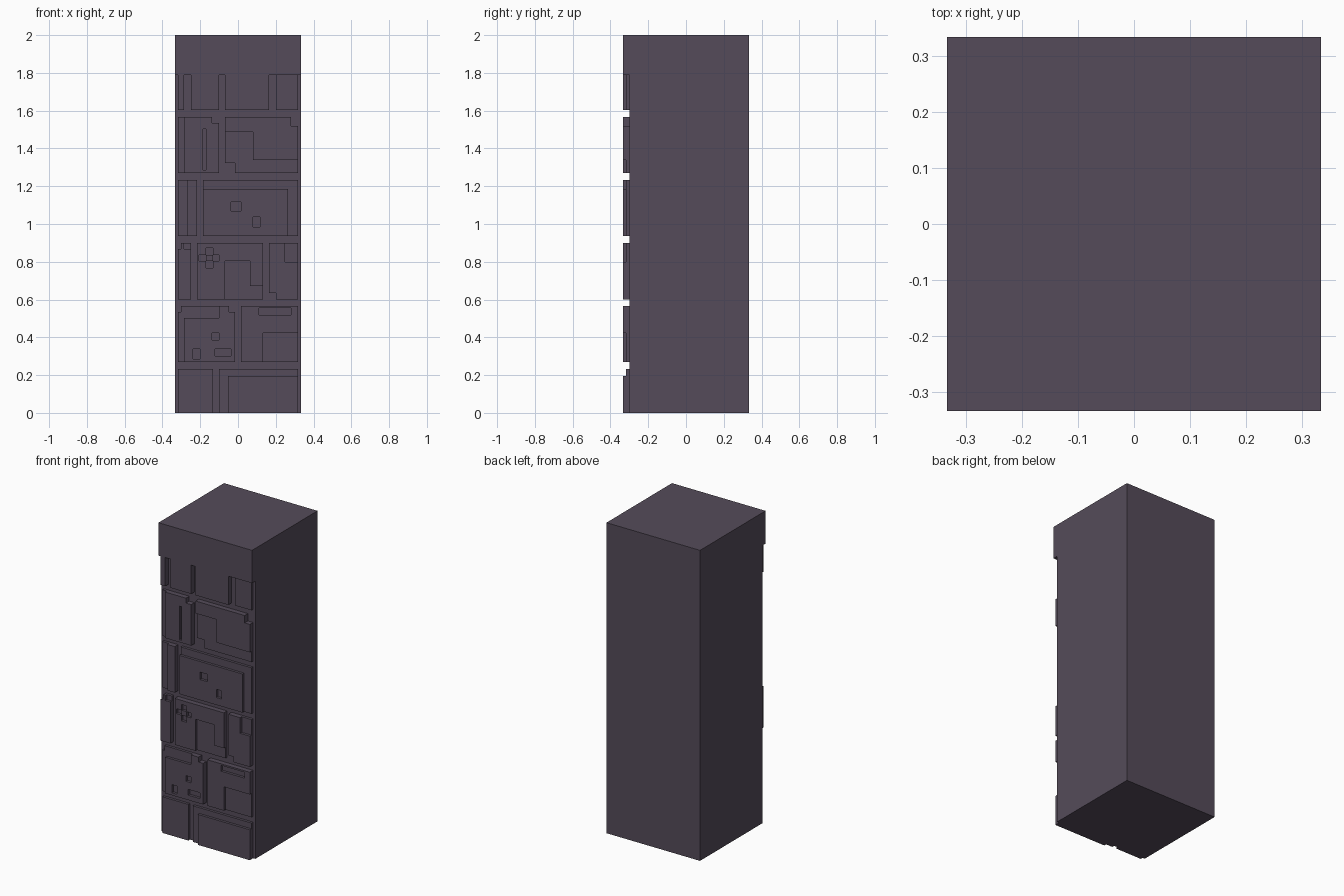
import bpy, bmesh

if "Cube" in bpy.data.objects:
    bpy.data.objects.remove(bpy.data.objects["Cube"])

U = 2 / 378                      # carving unit: pillar is 126 wide, 378 tall
LAYERS = [-0.3333, -0.3167, -0.30, 0.3333]   # full relief, half relief, core, back
rects = []                       # painted in order: x0, x1, z0, z1, relief level


def paint(z0, z1, level, *spans):
    """Paint blocks that share a height band."""
    for x0, x1 in spans:
        rects.append((x0, x1, z0, z1, level))


# recessed face, then the plain cap band
paint(0, 378, 0, (-63, 63))
paint(338, 378, 2, (-63, 63))

# row 1 (bottom): low slabs with one raised panel
paint(0, 44, 1, (-60, -25), (-19, 60))
paint(0, 37, 2, (-10, 60))

# row 2: pitted block and slotted block
paint(51, 107, 2, (-60, -3), (3, 60))
paint(95, 107, 1, (-60, -19))
paint(51, 101, 1, (-60, -54))
paint(101, 107, 0, (-60, -57), (-9, -3))
paint(73, 80, 1, (-26, -19))
paint(54, 64, 1, (-45, -38))
paint(57, 64, 1, (-23, -7))
paint(98, 105, 1, (21, 53))
paint(51, 80, 1, (25, 60))

# row 3: narrow block, block with carved cross, notched block
paint(113.5, 170, 2, (-60, -47), (-41, 25), (31, 60))
paint(164, 170, 1, (-54, -47))
paint(164, 170, 0, (-60, -57))
paint(145, 165, 1, (-32, -25))
paint(152, 158, 1, (-39, -19))
paint(152, 158, 2, (-32, -25))
paint(113.5, 152, 1, (-13, 12))
paint(113.5, 127, 1, (12, 25))
paint(151, 170, 1, (47, 60))
paint(113.5, 120, 0, (31, 38))

# row 4: stepped narrow block and wide framed block
paint(177, 233, 2, (-60, -41))
paint(177, 233, 1, (-60, -51), (-35, 60))
paint(177, 224, 2, (-35, 50))
paint(202, 211, 1, (-7, 3))
paint(186, 196, 1, (15, 22))

# row 5: slotted block and stepped block
paint(240, 296, 2, (-60, -19), (-13, 60))
paint(240, 296, 1, (-60, -54))
paint(290, 296, 0, (-26, -19))
paint(243, 284, 1, (-35, -32))
paint(287, 296, 0, (53, 60))
paint(240, 281, 1, (-13, 15))
paint(240, 253, 1, (15, 60))
paint(240, 250, 0, (-13, -3))

# row 6: blocks tucked under the cap
paint(303, 338, 2, (-60, -54), (-47, -19), (-13, 31))
paint(303, 338, 1, (38, 60))

# grid lines from all block edges, relief level per cell
xs = sorted({v for r in rects for v in r[:2]})
zs = sorted({v for r in rects for v in r[2:4]})
level = {}
for x0, x1, z0, z1, lv in rects:
    for i in range(xs.index(x0), xs.index(x1)):
        for k in range(zs.index(z0), zs.index(z1)):
            level[i, k] = lv


def solid(c):
    i, j, k = c
    return 0 <= j < 3 and (i, k) in level and level[i, k] >= 2 - j


# skin of the solid cells, so no hidden faces are left inside
bm = bmesh.new()
verts = {}


def vert(c):
    if c not in verts:
        verts[c] = bm.verts.new((xs[c[0]] * U, LAYERS[c[1]], zs[c[2]] * U))
    return verts[c]


for i, k in level:
    for j in range(3):
        cell = (i, j, k)
        if not solid(cell):
            continue
        for axis in range(3):
            for side in (0, 1):
                n = list(cell)
                n[axis] += 2 * side - 1
                if solid(n):
                    continue
                a, b = (axis + 1) % 3, (axis + 2) % 3
                ring = []
                for da, db in ((0, 0), (1, 0), (1, 1), (0, 1)):
                    c = list(cell)
                    c[axis] += side
                    c[a] += da
                    c[b] += db
                    ring.append(vert(tuple(c)))
                bm.faces.new(ring if side else ring[::-1])

# merge flat areas into clean faces
bmesh.ops.dissolve_limit(bm, angle_limit=0.01, verts=bm.verts[:], edges=bm.edges[:])
bmesh.ops.triangulate(bm, faces=[f for f in bm.faces if len(f.verts) > 4])

mesh = bpy.data.meshes.new("carved_pillar")
bm.to_mesh(mesh)
bm.free()
stone = bpy.data.materials.new("dark purple stone")
stone.diffuse_color = (0.090, 0.071, 0.101, 1)
stone.use_nodes = True
stone.node_tree.nodes["Principled BSDF"].inputs["Base Color"].default_value = stone.diffuse_color
mesh.materials.append(stone)
bpy.context.collection.objects.link(bpy.data.objects.new("carved_pillar", mesh))
